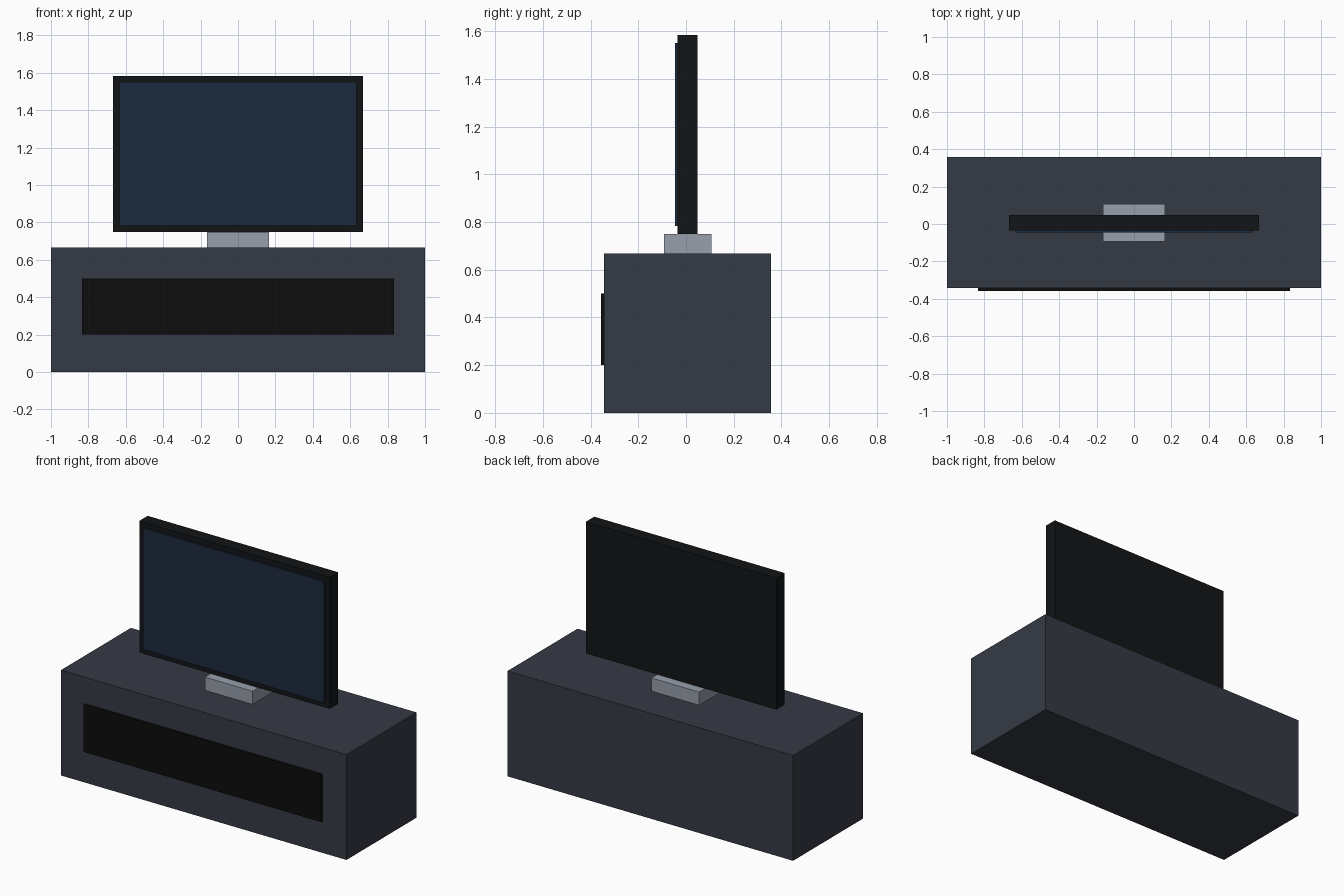
import bpy

if "Cube" in bpy.data.objects:
    bpy.data.objects.remove(bpy.data.objects["Cube"])


def material(name, rgb):
    mat = bpy.data.materials.new(name)
    mat.diffuse_color = (*rgb, 1)
    mat.use_nodes = True
    mat.node_tree.nodes["Principled BSDF"].inputs["Base Color"].default_value = mat.diffuse_color
    return mat


def box(name, x_half, y, z, mat):
    """Box centred on x = 0, spanning the given y and z ranges."""
    bpy.ops.mesh.primitive_cube_add(size=1, location=(0, sum(y) / 2, sum(z) / 2))
    obj = bpy.context.object
    obj.name = name
    obj.scale = (2 * x_half, y[1] - y[0], z[1] - z[0])
    bpy.ops.object.transform_apply(location=False, rotation=False, scale=True)
    obj.data.materials.append(mat)
    return obj


slate = material("slate", (0.036, 0.042, 0.058))
black = material("black", (0.004, 0.004, 0.004))
casing = material("casing_black", (0.006, 0.007, 0.008))
metal = material("stand_grey", (0.31, 0.35, 0.41))
glass = material("screen_blue", (0.012, 0.024, 0.047))

# Cabinet with a dark panel standing proud of its front
box("cabinet", 1.0, (-0.343, 0.357), (0, 0.667), slate)
box("cabinet_front_panel", 0.833, (-0.357, -0.323), (0.2, 0.5), black)

# Television: stand block, casing and raised screen
box("television_stand", 0.167, (-0.093, 0.107), (0.667, 0.75), metal)
box("television_casing", 0.667, (-0.035, 0.049), (0.75, 1.583), casing)
box("television_screen", 0.633, (-0.046, -0.026), (0.783, 1.55), glass)
